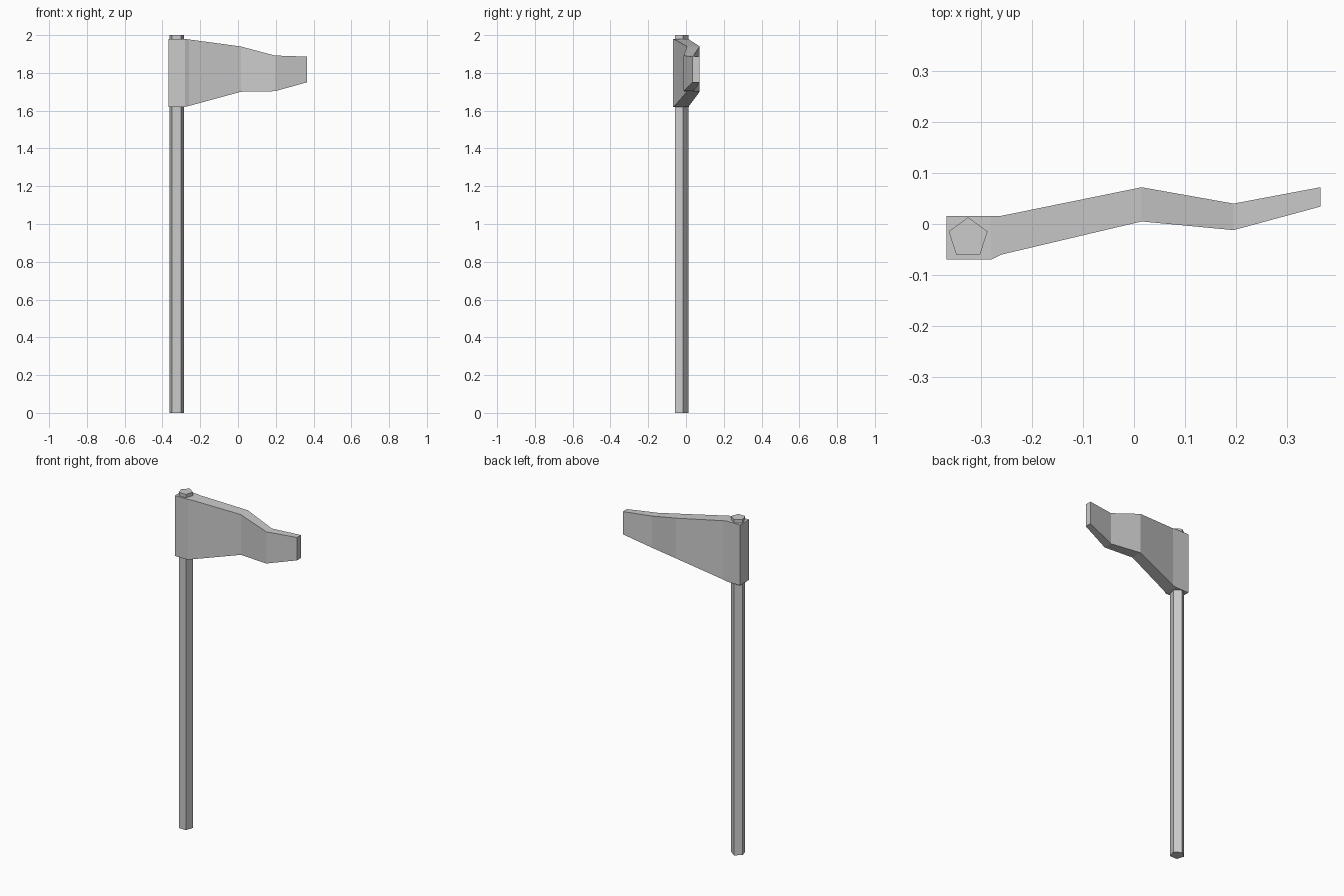
import bpy
import bmesh

cube = bpy.data.objects.get("Cube")
if cube:
    bpy.data.objects.remove(cube, do_unlink=True)

# Single plain grey
grey = bpy.data.materials.new("light_grey")
grey.use_nodes = True
colour = (0.6, 0.6, 0.6, 1)
grey.diffuse_color = colour
grey.node_tree.nodes["Principled BSDF"].inputs["Base Color"].default_value = colour


def add_loft(name, rings):
    """Skin matching closed rings and cap both ends."""
    bm = bmesh.new()
    loops = [[bm.verts.new(p) for p in ring] for ring in rings]
    n = len(loops[0])
    for a, b in zip(loops, loops[1:]):
        for i in range(n):
            j = (i + 1) % n
            bm.faces.new((a[i], a[j], b[j], b[i]))
    bm.faces.new(loops[0])
    bm.faces.new(loops[-1])
    bmesh.ops.recalc_face_normals(bm, faces=bm.faces[:])
    mesh = bpy.data.meshes.new(name)
    bm.to_mesh(mesh)
    bm.free()
    mesh.materials.append(grey)
    obj = bpy.data.objects.new(name, mesh)
    bpy.context.collection.objects.link(obj)
    return obj


# Five-sided pole with a corner toward the back
bpy.ops.mesh.primitive_cylinder_add(vertices=5, radius=0.04, depth=2,
                                    location=(-0.325, -0.027, 1))
pole = bpy.context.object
pole.name = pole.data.name = "pole"
pole.data.materials.append(grey)

# Waving, tapering flag: x, front y, back y, bottom z, top z
sections = [
    (-0.367, -0.07, 0.016, 1.62, 1.98),
    (-0.28, -0.07, 0.016, 1.62, 1.98),
    (-0.26, -0.06, 0.016, 1.625, 1.977),
    (0.015, 0.005, 0.072, 1.70, 1.94),
    (0.195, -0.012, 0.04, 1.703, 1.892),
    (0.365, 0.034, 0.072, 1.75, 1.886),
]
add_loft("flag", [[(x, f, lo), (x, b, lo), (x, b, hi), (x, f, hi)]
                  for x, f, b, lo, hi in sections])
